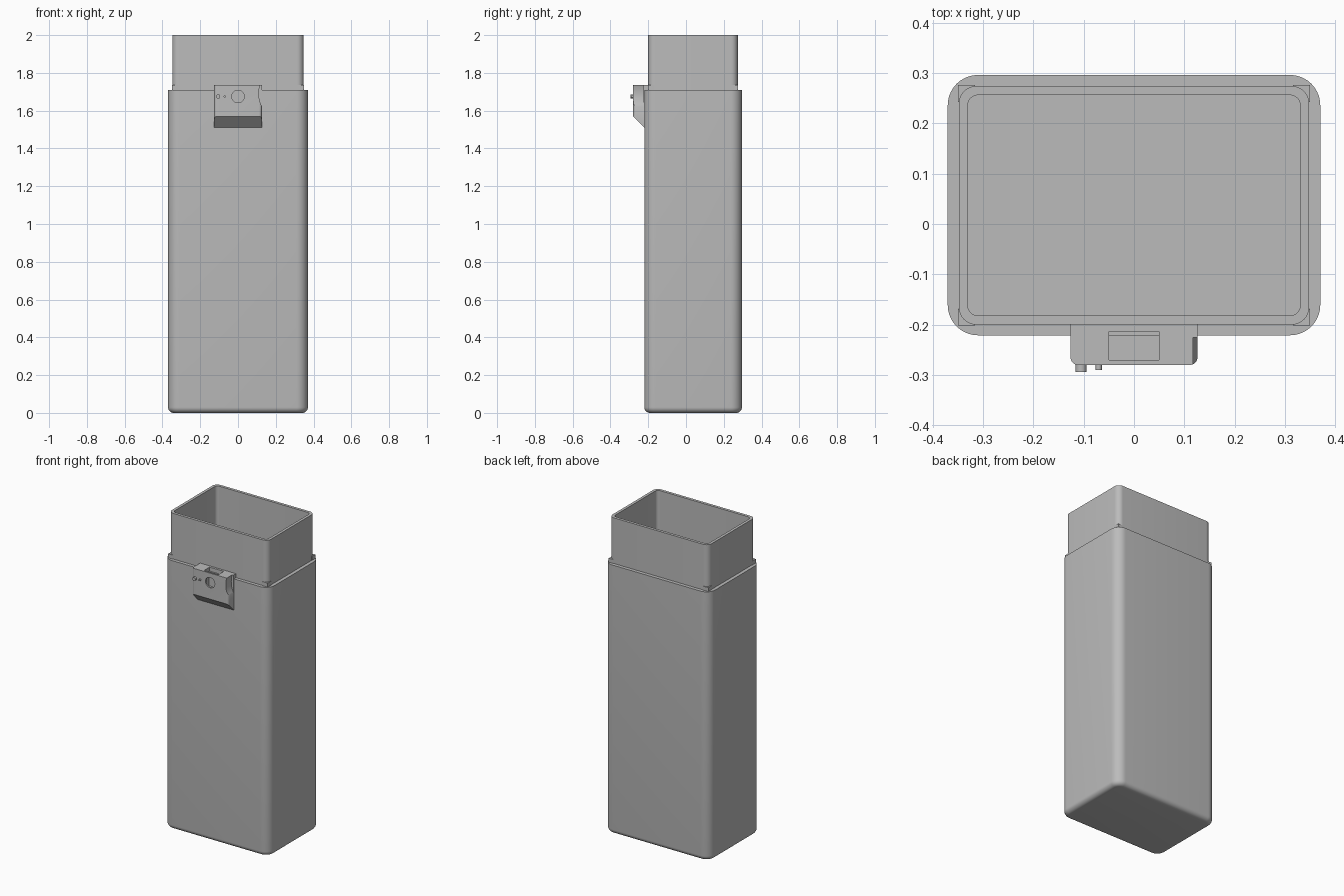
import bpy
import bmesh
from math import cos, sin, pi, radians

cube = bpy.data.objects.get("Cube")
if cube:
    bpy.data.objects.remove(cube, do_unlink=True)

grey = bpy.data.materials.new("plain grey")
grey.use_nodes = True
COLOUR = (0.5, 0.5, 0.5, 1)
grey.diffuse_color = COLOUR
grey.node_tree.nodes["Principled BSDF"].inputs["Base Color"].default_value = COLOUR


def finish(name, bm, smooth=True):
    mesh = bpy.data.meshes.new(name)
    bm.to_mesh(mesh)
    bm.free()
    mesh.materials.append(grey)
    ob = bpy.data.objects.new(name, mesh)
    bpy.context.collection.objects.link(ob)
    if smooth:
        bpy.ops.object.select_all(action='DESELECT')
        ob.select_set(True)
        bpy.context.view_layer.objects.active = ob
        bpy.ops.object.shade_smooth_by_angle(angle=radians(30))
    return ob


def rounded_ring(half_x, y0, y1, r, z, steps=10):
    """Counter-clockwise rounded rectangle at height z."""
    corners = [(half_x - r, y1 - r), (r - half_x, y1 - r),
               (r - half_x, y0 + r), (half_x - r, y0 + r)]
    return [(cx + r * cos(a), cy + r * sin(a), z)
            for q, (cx, cy) in enumerate(corners)
            for a in [(q + i / steps) * pi / 2 for i in range(steps + 1)]]


def loft(name, rings, cap_start=False, cap_end=False):
    bm = bmesh.new()
    loops = [[bm.verts.new(p) for p in ring] for ring in rings]
    n = len(loops[0])
    for a, b in zip(loops, loops[1:]):
        for i in range(n):
            j = (i + 1) % n
            bm.faces.new((a[i], a[j], b[j], b[i]))
    if cap_start:
        bm.faces.new(loops[0][::-1])
    if cap_end:
        bm.faces.new(loops[-1])
    return finish(name, bm)


def prism(name, points, offset, smooth=False):
    """Extrude a flat polygon by an offset vector."""
    bm = bmesh.new()
    face = bm.faces.new([bm.verts.new(p) for p in points])
    ext = bmesh.ops.extrude_face_region(bm, geom=[face])
    moved = [g for g in ext["geom"] if isinstance(g, bmesh.types.BMVert)]
    bmesh.ops.translate(bm, vec=offset, verts=moved)
    bmesh.ops.recalc_face_normals(bm, faces=bm.faces[:])
    return finish(name, bm, smooth)


def disc(x, y, z, r, n=32):
    return [(x + r * cos(2 * pi * i / n), y, z + r * sin(2 * pi * i / n)) for i in range(n)]


def cut(target, cutter):
    cutter.hide_render = True
    mod = target.modifiers.new(cutter.name, 'BOOLEAN')
    mod.operation = 'DIFFERENCE'
    mod.solver = 'EXACT'
    mod.object = cutter
    bpy.context.view_layer.objects.active = target
    bpy.ops.object.modifier_apply(modifier=mod.name)
    bpy.data.objects.remove(cutter, do_unlink=True)


HX, FRONT, BACK, RIM = 0.37, -0.221, 0.296, 1.71
SX, SF, SB = 0.348, -0.2, 0.274
FILLET, WALL = 0.03, 0.018

# Outer body with a rounded bottom edge and a flat rim
rings = []
for i in range(7):
    a = i / 6 * pi / 2
    d = FILLET * (1 - sin(a))
    rings.append(rounded_ring(HX - d, FRONT + d, BACK - d, 0.06 - d, FILLET * (1 - cos(a))))
rings.append(rounded_ring(HX, FRONT, BACK, 0.06, RIM))
rings.append(rounded_ring(SX, SF, SB, 0.035, RIM))
loft("outer_body", rings, cap_start=True)

# Inner sleeve, open at the top with a deep cavity
inner = (SX - WALL, SF + WALL, SB - WALL, 0.02)
loft("inner_sleeve", [rounded_ring(SX, SF, SB, 0.035, RIM),
                      rounded_ring(SX, SF, SB, 0.035, 2),
                      rounded_ring(*inner, 2),
                      rounded_ring(*inner, 0.04)], cap_end=True)

# Small corner blocks standing on the rim
for sx, side in ((1, "left"), (-1, "right")):
    for y, sy, end in ((SF, 1, "front"), (SB, -1, "back")):
        x = sx * (SX + 0.002)
        y -= sy * 0.002
        prism(f"corner_block_{end}_{side}",
              [(x, y, RIM), (x - sx * 0.035, y, RIM), (x, y + sy * 0.035, RIM)], (0, 0, 0.025))

# Lock housing with rounded front corners
LX, LF, LB, TOP, LOW = 0.126, -0.28, -0.2, 1.735, 1.51
plan = [(LX, LB, LOW), (-LX, LB, LOW)]
for cx, start in ((0.015 - LX, pi), (LX - 0.015, 1.5 * pi)):
    plan += [(cx + 0.015 * cos(start + i * pi / 12), LF + 0.015 + 0.015 * sin(start + i * pi / 12), LOW)
             for i in range(7)]
lock = prism("lock_housing", plan, (0, 0, TOP - LOW))

# Sloped underside, top pocket, keyhole and side scoop
cut(lock, prism("slope_cutter", [(-0.2, -0.22, LOW), (-0.2, -0.35, 1.64), (-0.2, -0.35, 1.4),
                                 (-0.2, -0.22, 1.4)], (0.4, 0, 0)))
cut(lock, prism("pocket_cutter", [(-0.05, -0.27, 1.62), (0.05, -0.27, 1.62),
                                  (0.05, -0.214, 1.62), (-0.05, -0.214, 1.62)], (0, 0, 0.2)))
cut(lock, prism("keyhole_cutter", disc(0, -0.3, 1.675, 0.033), (0, 0.05, 0)))
cut(lock, prism("scoop_cutter", disc(0.26, -0.3, 1.69, 0.15, 64), (0, 0.075, 0)))
bpy.ops.object.select_all(action='DESELECT')
lock.select_set(True)
bpy.context.view_layer.objects.active = lock
bpy.ops.object.shade_smooth_by_angle(angle=radians(30))

# Two small pins on the front of the lock
for name, x, r, tip in (("large_pin", -0.105, 0.011, -0.294), ("small_pin", -0.07, 0.006, -0.29)):
    prism(name, disc(x, tip, 1.675, r, 24), (0, LF - tip + 0.005, 0), True)
